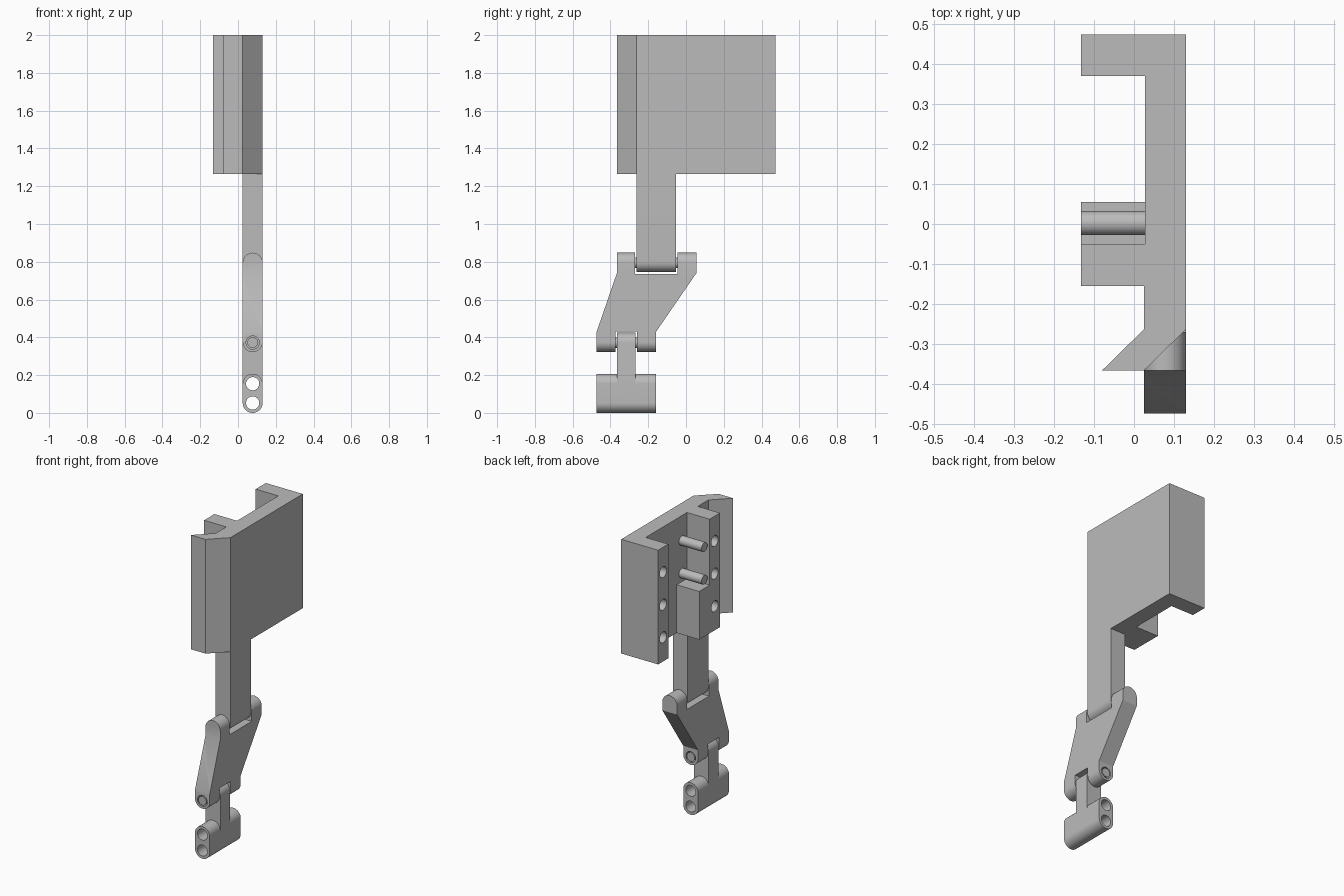
import bpy, bmesh, math
from mathutils import Vector

if "Cube" in bpy.data.objects:
    bpy.data.objects.remove(bpy.data.objects["Cube"])

mat = bpy.data.materials.new("plain grey")
mat.use_nodes = True
GREY = (0.5, 0.5, 0.5, 1)
mat.diffuse_color = GREY
mat.node_tree.nodes["Principled BSDF"].inputs["Base Color"].default_value = GREY

# Shared dimensions: arm thickness in x and the joint radius
X0, X1 = 0.025, 0.13
XC, R = (X0 + X1) / 2, (X1 - X0) / 2
PIN, HOLE = 0.028, 0.035
BASE, TOP = 1.265, 2.0


def prism(name, profile, axis, lo, hi):
    """Extrude a 2D profile along x (y,z pairs), y (x,z pairs) or z (x,y pairs)."""
    i = "xyz".index(axis)

    def place(p, t):
        c = list(p)
        c.insert(i, t)
        return Vector(c)
    bm = bmesh.new()
    face = bm.faces.new([bm.verts.new(place(p, lo)) for p in profile])
    ext = bmesh.ops.extrude_face_region(bm, geom=[face])["geom"]
    verts = [v for v in ext if isinstance(v, bmesh.types.BMVert)]
    for v in verts:
        v.co[i] = hi
    bmesh.ops.recalc_face_normals(bm, faces=bm.faces)
    mesh = bpy.data.meshes.new(name)
    bm.to_mesh(mesh)
    bm.free()
    mesh.materials.append(mat)
    obj = bpy.data.objects.new(name, mesh)
    bpy.context.collection.objects.link(obj)
    return obj


def arc(cx, cy, r, start, end, n=24):
    return [(cx + r * math.cos(math.radians(start + (end - start) * k / n)),
             cy + r * math.sin(math.radians(start + (end - start) * k / n)))
            for k in range(n + 1)]


def rod(name, axis, a, b, r, lo, hi):
    return prism(name, arc(a, b, r, 0, 360, 32)[:-1], axis, lo, hi)


def box(name, x, y, z):
    return prism(name, [(x[0], y[0]), (x[1], y[0]), (x[1], y[1]), (x[0], y[1])], "z", *z)


def rounded_bar(name, z0, z1, y0, y1, top=True, bottom=True):
    """Bar in the arm's thickness with half-round ends."""
    low = arc(XC, z0 + R, R, 180, 360) if bottom else [(X0, z0), (X1, z0)]
    high = arc(XC, z1 - R, R, 0, 180) if top else [(X1, z1), (X0, z1)]
    return prism(name, low + high, "y", y0, y1)


def combine(obj, other, operation):
    mod = obj.modifiers.new("combine", "BOOLEAN")
    mod.operation, mod.solver, mod.object = operation, "EXACT", other
    bpy.context.view_layer.objects.active = obj
    bpy.ops.object.modifier_apply(modifier=mod.name)
    bpy.data.objects.remove(other)


# Upper housing: plate with back flange, middle rib and slanted front lip
housing = prism("housing", [
    (X1, 0.473), (-0.133, 0.473), (-0.133, 0.37), (0.028, 0.37),
    (0.028, -0.05), (-0.133, -0.05), (-0.133, -0.155), (X0, -0.155),
    (X0, -0.263), (-0.08, -0.366), (X0, -0.366), (X1, -0.263)], "z", BASE, TOP)
for z in (1.42, 1.63, 1.84):
    for y in (-0.102, 0.422):
        combine(housing, rod("hole_cutter", "x", y, z, HOLE, -0.2, -0.03), "DIFFERENCE")

# Lower step beside the rib, with two pegs above it
step = box("rib_step", (-0.133, 0.028), (-0.05, 0.055), (BASE, 1.575))
pegs = [rod("peg_" + n, "x", 0.002, z, 0.03, -0.133, 0.04)
        for n, z in (("lower", 1.63), ("upper", 1.84))]

# Stem with round lower end and its hinge pin
stem = rounded_bar("stem", 0.745, BASE, -0.263, -0.053, top=False)
stem_pin = rod("stem_pin", "y", XC, 0.795, PIN, -0.32, 0.01)

# Forked link: side outline trimmed to half-round ends
fork = prism("forked_link", [
    (-0.366, 0.85), (-0.27, 0.85), (-0.27, 0.735), (-0.046, 0.735),
    (-0.046, 0.85), (0.055, 0.85), (0.055, 0.74), (-0.158, 0.43),
    (-0.158, 0.32), (-0.26, 0.32), (-0.26, 0.43), (-0.373, 0.43),
    (-0.373, 0.32), (-0.473, 0.32), (-0.473, 0.43), (-0.366, 0.74)], "x", X0, X1)
combine(fork, rounded_bar("trim", 0.322, 0.848, -0.6, 0.2), "INTERSECT")
combine(fork, rod("pin_hole_cutter", "y", XC, 0.372, HOLE, -0.6, 0), "DIFFERENCE")

# End link: tongue, round-ended foot with two through holes, hinge pin
foot = rounded_bar("end_link", 0, 0.207, -0.473, -0.158)
combine(foot, rounded_bar("tongue", 0.12, 0.425, -0.366, -0.267, bottom=False), "UNION")
for z in (R, 0.207 - R):
    combine(foot, rod("foot_hole_cutter", "y", XC, z, HOLE, -0.6, 0), "DIFFERENCE")
foot_pin = rod("end_link_pin", "y", XC, 0.372, PIN, -0.473, -0.158)

# Smooth the round parts, keep the edges crisp
bpy.ops.object.select_all(action="DESELECT")
for obj in [housing, step, stem, stem_pin, fork, foot, foot_pin] + pegs:
    obj.select_set(True)
bpy.context.view_layer.objects.active = housing
bpy.ops.object.shade_smooth_by_angle(angle=math.radians(30))
